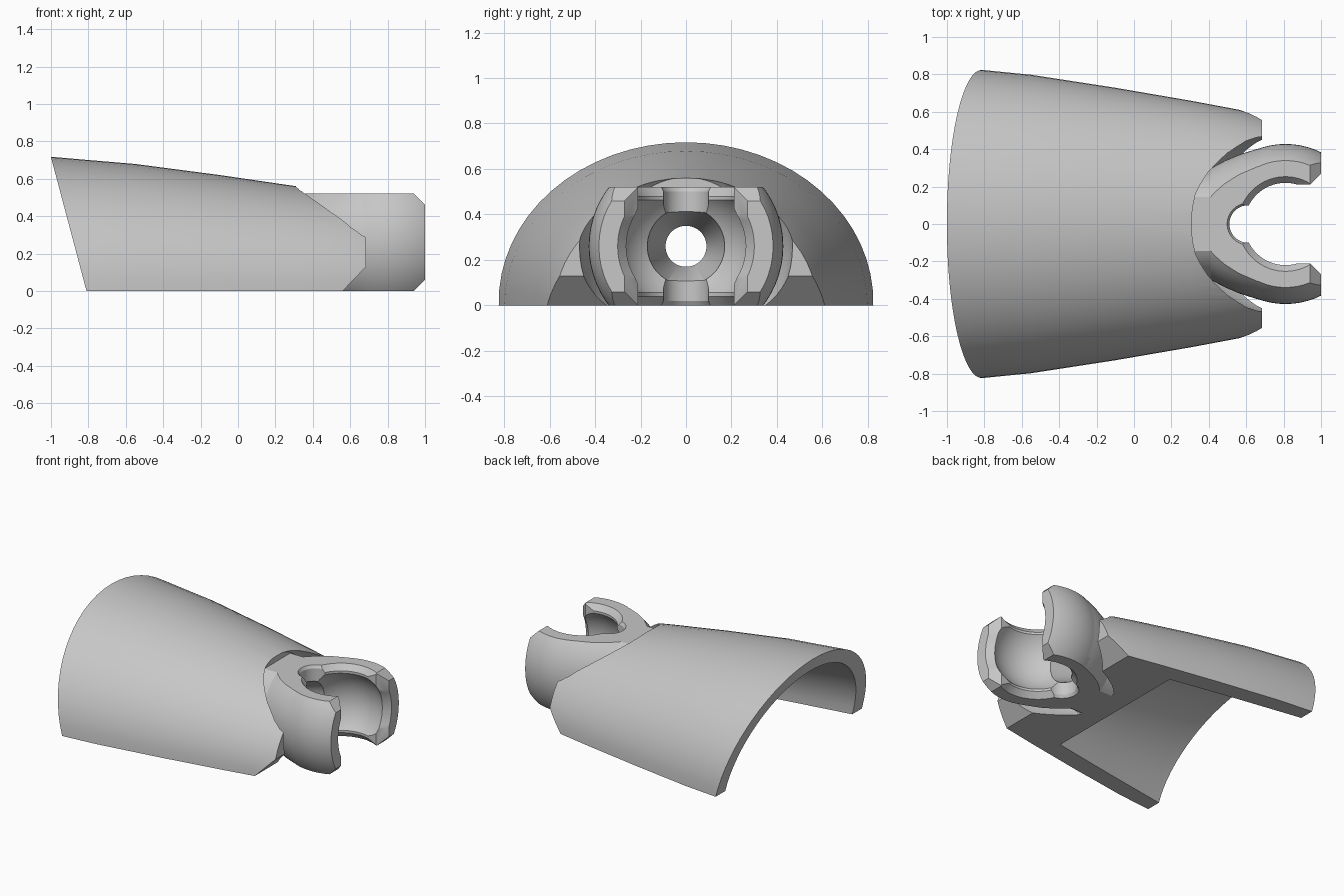
import bpy, bmesh
from math import sin, cos, tau, radians
from mathutils import Vector

if "Cube" in bpy.data.objects:
    bpy.data.objects.remove(bpy.data.objects["Cube"])

grey = bpy.data.materials.new("matte grey")
grey.use_nodes = True
colour = (0.57, 0.57, 0.57, 1)
grey.diffuse_color = colour
grey.node_tree.nodes["Principled BSDF"].inputs["Base Color"].default_value = colour

BALL = Vector((0.81, 0, 0.26))   # socket centre
SIDES = 64


def make(name, bm):
    bmesh.ops.recalc_face_normals(bm, faces=bm.faces)
    mesh = bpy.data.meshes.new(name)
    bm.to_mesh(mesh)
    bm.free()
    mesh.materials.append(grey)
    obj = bpy.data.objects.new(name, mesh)
    bpy.context.collection.objects.link(obj)
    return obj


def skin(name, rings):
    """Closed solid through a row of rings with equal point counts."""
    bm = bmesh.new()
    rows = [[bm.verts.new(p) for p in ring] for ring in rings]
    n = len(rows[0])
    for a, b in zip(rows, rows[1:]):
        for i in range(n):
            j = (i + 1) % n
            bm.faces.new((a[i], a[j], b[j], b[i]))
    bm.faces.new(rows[0])
    bm.faces.new(rows[-1])
    return make(name, bm)


def prism(name, outline, low, high, axis):
    """Extrude an x-z outline along y, or an x-y outline along z."""
    place = (lambda u, v, d: (u, d, v)) if axis == "y" else (lambda u, v, d: (u, v, d))
    return skin(name, [[place(u, v, d) for u, v in outline] for d in (low, high)])


def round_z(name, x, profile):
    """Turned solid on a vertical axis; profile holds (radius, z)."""
    return skin(name, [[(x + r * cos(tau * i / SIDES), r * sin(tau * i / SIDES), z)
                        for i in range(SIDES)] for r, z in profile])


def round_x(name, z, profile, widen=1):
    """Turned solid along x; profile holds (x, radius), widened across y."""
    return skin(name, [[(x, widen * r * cos(tau * i / SIDES), z + r * sin(tau * i / SIDES))
                        for i in range(SIDES)] for x, r in profile])


def sphere(name, radius):
    bm = bmesh.new()
    bmesh.ops.create_uvsphere(bm, u_segments=SIDES, v_segments=32, radius=radius)
    bmesh.ops.translate(bm, verts=bm.verts, vec=BALL)
    return make(name, bm)


def combine(obj, tool, operation="DIFFERENCE"):
    """Boolean with the manifold solver, or the exact one if that does nothing."""
    mod = obj.modifiers.new("cut", "BOOLEAN")
    mod.operation, mod.object = operation, tool
    for solver in ("MANIFOLD", "EXACT"):
        mod.solver = solver
        bpy.context.view_layer.update()
        graph = bpy.context.evaluated_depsgraph_get()
        mesh = bpy.data.meshes.new_from_object(obj.evaluated_get(graph))
        if len(mesh.vertices) not in (0, len(obj.data.vertices)):
            break
    obj.modifiers.clear()
    obj.data = mesh
    bpy.data.objects.remove(tool)


# Tapered half shell: outer skin, sloped back edge, chamfered front
body = round_x("socket_bracket", 0, [(-1.1, 0.726), (-0.8, 0.7), (-0.55, 0.679), (-0.1, 0.62),
                                     (0.31, 0.56), (0.56, 0.52), (0.72, 0.482)], 1.175)
side = [(-0.81, 0), (0.56, 0), (0.685, 0.13), (0.685, 0.9), (-1.049, 0.9)]
combine(body, prism("side_outline", side, -1, 1, "y"), "INTERSECT")

# Hollow under the shell
combine(body, round_x("hollow", 0, [(-1.2, 0.645), (-0.8, 0.61), (-0.3, 0.54),
                                    (0.16, 0.47)], 1.17))

# Bell-shaped clearance around the housing
combine(body, round_x("clearance", BALL.z, [(0.31, 0.303), (0.33, 0.323), (0.4, 0.363), (0.5, 0.412),
                                            (0.6, 0.452), (0.66, 0.466), (0.75, 0.475)]))

# Ball housing flowing into a round neck, trimmed flat with chamfered prong tips
housing = sphere("ball_housing", 0.428)
combine(housing, round_x("neck", BALL.z, [(0.22, 0.298), (0.41, 0.298), (0.485, 0.338), (0.565, 0.372),
                                          (0.66, 0.402), (0.74, 0.412)]), "UNION")
trim = [(0.1, 0), (0.94, 0), (1, 0.06), (1, 0.46), (0.94, 0.52), (0.1, 0.52)]
combine(housing, prism("housing_outline", trim, -1, 1, "y"), "INTERSECT")
combine(body, housing, "UNION")

# Socket cavity and its openings
combine(body, sphere("ball_cavity", 0.3))
combine(body, round_z("top_opening", BALL.x, [(0.27, -0.02), (0.22, 0.04), (0.22, 0.48), (0.27, 0.54)]))
combine(body, round_x("mouth", BALL.z, [(0.8, 0.26), (0.95, 0.26), (1.02, 0.317)]))
flare = [(0.79, -0.21), (0.94, -0.21), (1.02, -0.29), (1.02, 0.29), (0.94, 0.21), (0.79, 0.21)]
combine(body, prism("prong_gap", flare, -0.2, 0.7, "z"))
combine(body, round_z("pin_notch", 0.61, [(0.13, -0.03), (0.1, 0.02), (0.1, 0.5), (0.13, 0.55)]))

# Tapered bore through to the hollow
combine(body, round_x("bore", BALL.z, [(0.1, 0.09), (0.36, 0.09), (0.55, 0.17), (0.7, 0.17)]))

bpy.ops.object.select_all(action="DESELECT")
body.select_set(True)
bpy.context.view_layer.objects.active = body
bpy.ops.object.shade_smooth_by_angle(angle=radians(25))
